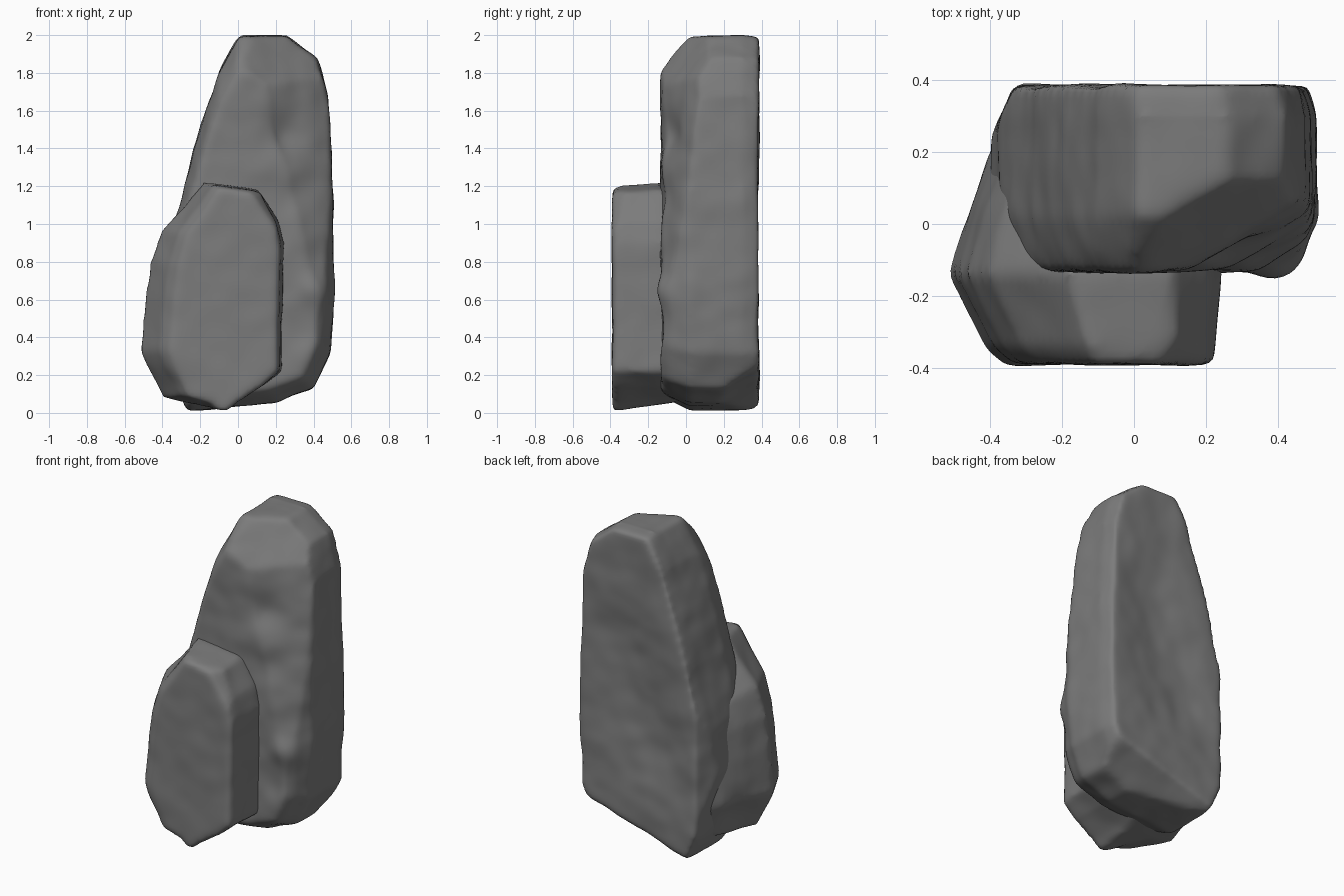
import bpy
import bmesh
import math
from mathutils import Vector, noise

cube = bpy.data.objects.get("Cube")
if cube:
    bpy.data.objects.remove(cube)

stone = bpy.data.materials.new("grey stone")
stone.use_nodes = True
GREY = (0.2, 0.2, 0.2, 1)
stone.diffuse_color = GREY
stone.node_tree.nodes["Principled BSDF"].inputs["Base Color"].default_value = GREY


def chip(bm, point, normal):
    """Break off everything beyond a plane and close the cut."""
    bmesh.ops.bisect_plane(bm, geom=bm.verts[:] + bm.edges[:] + bm.faces[:],
                           plane_co=point, plane_no=normal, clear_outer=True)
    rim = [e for e in bm.edges if e.is_boundary]
    bmesh.ops.holes_fill(bm, edges=rim, sides=0)


def loft(name, outline, rings, cx, cz, chips):
    """Skin scaled copies of an x-z outline placed along y; ring = (y, x scale, z scale)."""
    bm = bmesh.new()
    loops = [[bm.verts.new((cx + (x - cx) * sx, y, cz + (z - cz) * sz))
              for x, z in outline] for y, sx, sz in rings]
    n = len(outline)
    for a, b in zip(loops, loops[1:]):
        for i in range(n):
            j = (i + 1) % n
            bm.faces.new((a[i], a[j], b[j], b[i]))
    bm.faces.new(loops[0])
    bm.faces.new(loops[-1])
    for point, normal in chips:
        chip(bm, point, normal)
    bmesh.ops.recalc_face_normals(bm, faces=bm.faces)
    mesh = bpy.data.meshes.new(name)
    bm.to_mesh(mesh)
    bm.free()
    obj = bpy.data.objects.new(name, mesh)
    bpy.context.collection.objects.link(obj)
    return obj


def weather(obj, dents, bump, seed):
    """Remesh finely, round the edges, then add hollows and gentle lumps."""
    remesh = obj.modifiers.new("remesh", "REMESH")
    remesh.mode = "VOXEL"
    remesh.voxel_size = 0.02
    soften = obj.modifiers.new("soften", "SMOOTH")
    soften.factor = 0.5
    soften.iterations = 6
    graph = bpy.context.evaluated_depsgraph_get()
    mesh = bpy.data.meshes.new_from_object(obj.evaluated_get(graph))
    obj.modifiers.clear()
    obj.data = mesh
    mesh.name = obj.name
    normals = [v.normal.copy() for v in mesh.vertices]
    for v, normal in zip(mesh.vertices, normals):
        p = v.co.copy()
        lump = noise.noise(p * 4 + Vector((seed, 0, 0))) + 0.5 * noise.noise(p * 9)
        v.co += normal * lump * bump
        for centre, radius, depth in dents:
            d = (p - Vector(centre)).length / radius
            v.co -= normal * depth * math.exp(-d * d)
        v.co.z = max(v.co.z, 0)
    mesh.materials.clear()
    mesh.materials.append(stone)
    mesh.shade_smooth()


# Tall rear slab: chamfered front edges, sloping crown, sloping underside
tall_outline = [
    (0.01, 2.0), (0.26, 2.0), (0.42, 1.88), (0.48, 1.68), (0.5, 1.2),
    (0.51, 0.7), (0.49, 0.32), (0.4, 0.13), (0.2, 0.05), (-0.27, 0.01),
    (-0.33, 0.17), (-0.4, 0.55), (-0.37, 0.85), (-0.28, 1.22),
    (-0.2, 1.5), (-0.1, 1.8),
]
tall_rings = [(-0.135, 0.86, 0.86), (-0.08, 0.93, 0.92), (0.02, 1, 0.995),
              (0.3, 1, 1), (0.385, 0.96, 0.99)]
tall_chips = [
    ((0.01, -0.01, 2.0), (0.12, -0.22, 0.165)),     # crown
    ((0.27, -0.12, 1.3), (0.5, -0.8, 0.12)),        # long front edge
    ((0.15, 0.38, 0.16), (0.25, 0.5, -0.8)),        # back of the underside
    ((-0.37, 0.31, 0.6), (-0.19, 0.09, 0)),         # back edge
]
tall = loft("tall_rear_rock", tall_outline, tall_rings, -0.1, 0.6, tall_chips)
weather(tall, [
    ((0.26, -0.13, 1.48), 0.12, 0.045),
    ((0.28, -0.13, 1.15), 0.12, 0.02),
    ((0.39, -0.1, 0.66), 0.07, -0.025),
    ((0.33, -0.13, 0.45), 0.1, 0.015),
    ((0.22, 0.38, 1.3), 0.2, 0.025),
    ((0.1, 0.38, 0.95), 0.24, 0.035),
    ((-0.08, 0.38, 0.65), 0.17, 0.03),
], 0.01, 3)

# Low front slab: flat face, tapered flank running back flush with the tall slab
low_outline = [
    (-0.18, 1.22), (0.11, 1.18), (0.21, 1.02), (0.24, 0.9), (0.23, 0.22),
    (0.12, 0.14), (-0.05, 0.05), (-0.14, -0.02), (-0.22, 0.04), (-0.4, 0.08),
    (-0.52, 0.33), (-0.49, 0.6), (-0.46, 0.8), (-0.4, 0.97), (-0.3, 1.07),
]
low_rings = [(-0.39, 0.75, 0.97), (-0.345, 0.84, 0.985), (-0.14, 1, 1),
             (0.05, 0.92, 0.95), (0.2, 0.83, 0.88), (0.28, 0.74, 0.8)]
low_chips = [
    ((0.14, -0.39, 1.05), (0.6, -0.45, 0.4)),       # upper front corner
    ((-0.2, -0.1, 0.05), (0, 0.15, -1)),            # rising underside
]
low = loft("low_front_rock", low_outline, low_rings, 0.15, 0.3, low_chips)
weather(low, [
    ((-0.4, -0.34, 0.1), 0.1, 0.025),
    ((-0.42, 0.08, 0.25), 0.12, 0.025),
], 0.007, 8)
